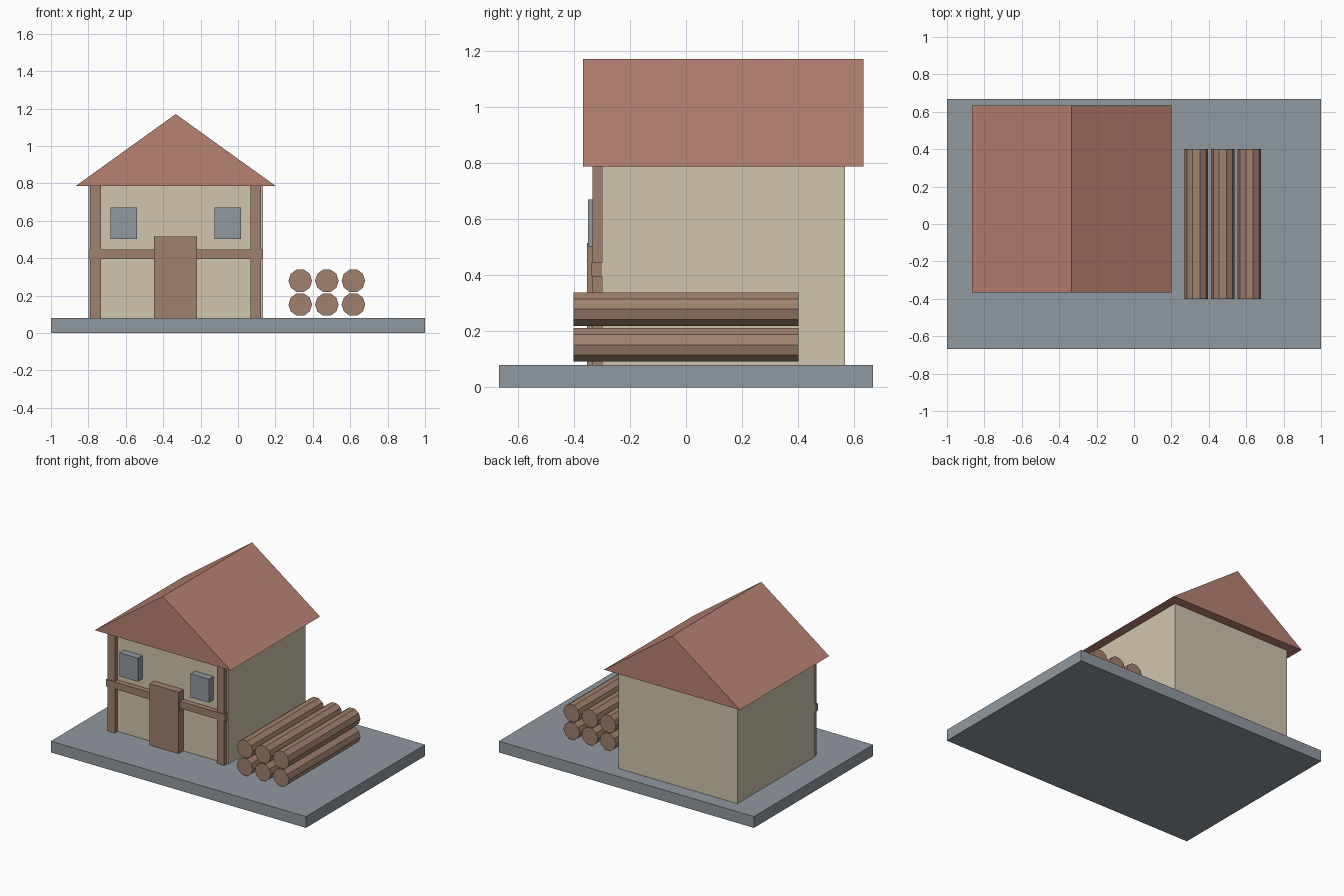
import bpy
import bmesh
import math
from mathutils import Matrix, Vector

if "Cube" in bpy.data.objects:
    bpy.data.objects.remove(bpy.data.objects["Cube"], do_unlink=True)


def material(name, rgb):
    mat = bpy.data.materials.new(name)
    mat.use_nodes = True
    color = (*rgb, 1)
    mat.diffuse_color = color
    mat.node_tree.nodes["Principled BSDF"].inputs["Base Color"].default_value = color
    return mat


STONE = material("slate grey", (0.28, 0.315, 0.35))
PLASTER = material("cream plaster", (0.63, 0.56, 0.42))
WOOD = material("brown wood", (0.35, 0.22, 0.155))
TILE = material("red roof tile", (0.48, 0.22, 0.17))


def finish(name, bm, mat):
    bmesh.ops.recalc_face_normals(bm, faces=bm.faces)
    mesh = bpy.data.meshes.new(name)
    bm.to_mesh(mesh)
    bm.free()
    mesh.materials.append(mat)
    obj = bpy.data.objects.new(name, mesh)
    bpy.context.collection.objects.link(obj)
    return obj


def box(name, xs, ys, zs, mat):
    bm = bmesh.new()
    size = [b - a for a, b in (xs, ys, zs)]
    center = [(a + b) / 2 for a, b in (xs, ys, zs)]
    bmesh.ops.create_cube(bm, size=1, matrix=Matrix.Translation(center) @ Matrix.Diagonal((*size, 1)))
    return finish(name, bm, mat)


def log(name, x, z, radius, length):
    bm = bmesh.new()
    place = Matrix.Translation((x, 0, z)) @ Matrix.Rotation(math.pi / 2, 4, "X")
    bmesh.ops.create_cone(bm, cap_ends=True, segments=10, radius1=radius, radius2=radius,
                          depth=length, matrix=place)
    # Put a corner on the horizontal axis so the top and bottom are flat
    corner = max(bm.verts, key=lambda v: v.co.x).co
    turn = math.atan2(corner.z - z, corner.x - x)
    bmesh.ops.rotate(bm, verts=bm.verts, cent=(x, 0, z), matrix=Matrix.Rotation(turn, 3, "Y"))
    return finish(name, bm, WOOD)


GROUND = 0.08      # top of the slab
EAVES = 0.787      # top of the walls
MID = -0.333       # centre line of the house
FRONT = -0.3       # front wall plane

# Slab and walls
box("base_slab", (-1, 1), (-0.667, 0.667), (0, GROUND), STONE)
box("house_walls", (MID - 0.467, MID + 0.467), (FRONT, 0.567), (GROUND, EAVES), PLASTER)

# Gable roof: triangle extruded from front to back
bm = bmesh.new()
gable = bm.faces.new([bm.verts.new((MID + dx, -0.367, z))
                      for dx, z in ((-0.533, EAVES), (0.533, EAVES), (0, 1.17))])
back = bmesh.ops.extrude_face_region(bm, geom=[gable], use_keep_orig=True)["geom"]
bmesh.ops.translate(bm, vec=Vector((0, 1, 0)),
                    verts=[v for v in back if isinstance(v, bmesh.types.BMVert)])
finish("gable_roof", bm, TILE)

# Timber frame, windows and door on the front
for side, s in (("right", -1), ("left", 1)):
    post = sorted((MID + s * 0.4, MID + s * 0.457))
    box(side + "_corner_post", post, (-0.333, FRONT), (GROUND, EAVES), WOOD)
    window = sorted((MID + s * 0.207, MID + s * 0.35))
    box(side + "_window", window, (-0.35, FRONT), (0.503, 0.67), STONE)
box("cross_beam", (MID - 0.467, MID + 0.467), (-0.337, FRONT), (0.395, 0.445), WOOD)
box("front_door", (MID - 0.115, MID + 0.115), (-0.353, FRONT), (GROUND, 0.515), WOOD)

# Log pile beside the house
for row in range(2):
    for col in range(3):
        log(f"log_{row + 1}_{col + 1}", 0.333 + col * 0.142, 0.152 + row * 0.127, 0.063, 0.8)
